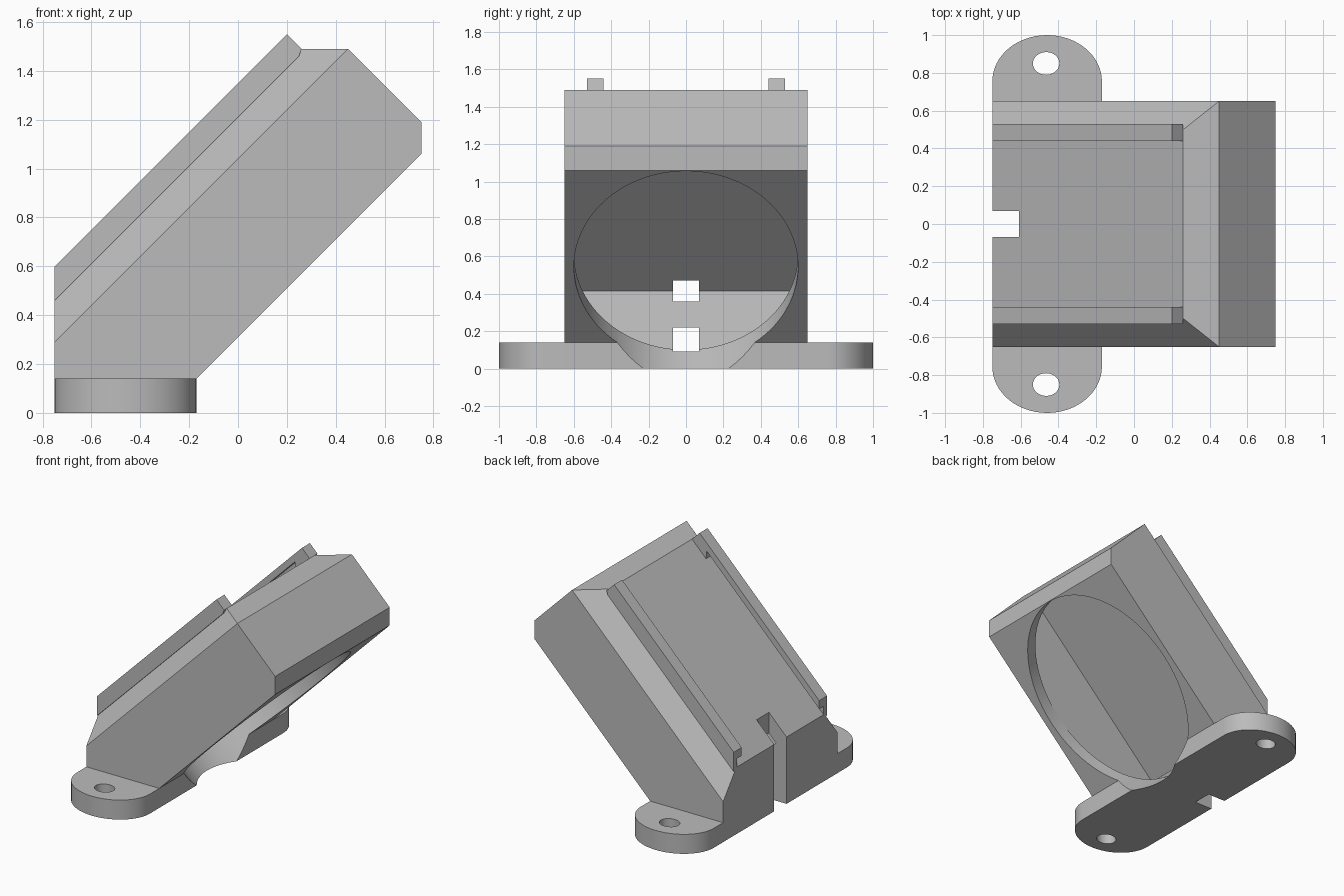
import bpy, bmesh, math
from mathutils import Vector, Matrix

cube = bpy.data.objects.get("Cube")
if cube:
    bpy.data.objects.remove(cube, do_unlink=True)

grey = bpy.data.materials.new("plain_grey")
grey.use_nodes = True
colour = (0.5, 0.5, 0.5, 1)
grey.diffuse_color = colour
grey.node_tree.nodes["Principled BSDF"].inputs["Base Color"].default_value = colour


def finish(name, bm):
    bmesh.ops.recalc_face_normals(bm, faces=bm.faces)
    mesh = bpy.data.meshes.new(name)
    bm.to_mesh(mesh)
    bm.free()
    mesh.materials.append(grey)
    obj = bpy.data.objects.new(name, mesh)
    bpy.context.collection.objects.link(obj)
    return obj


def extrude(points, direction):
    bm = bmesh.new()
    face = bm.faces.new([bm.verts.new(p) for p in points])
    new = bmesh.ops.extrude_face_region(bm, geom=[face])["geom"]
    bmesh.ops.translate(bm, vec=direction,
                        verts=[v for v in new if isinstance(v, bmesh.types.BMVert)])
    return bm


def prism(profile, y0, y1):
    """Side profile in x and z, extruded along y."""
    return extrude([(x, y0, z) for x, z in profile], (0, y1 - y0, 0))


def slope_point(u, c):
    """Point on the 45 degree line z = x + c, at distance u along it."""
    s = u * math.sqrt(2)
    return ((s - c) / 2, (s + c) / 2)


def ellipse(cx, cy, rx, ry, start, end, count):
    step = (end - start) / count
    return [(cx + rx * math.cos(start + i * step), cy + ry * math.sin(start + i * step))
            for i in range(count + 1)]


def combine(target, tool, operation):
    mod = target.modifiers.new(operation.lower(), "BOOLEAN")
    mod.operation, mod.solver, mod.object = operation, "EXACT", tool
    bpy.context.view_layer.objects.active = target
    bpy.ops.object.modifier_apply(modifier=mod.name)
    bpy.data.objects.remove(tool, do_unlink=True)


# Sloped housing with its two long upper edges chamfered
bm = prism([(-.75, 0), (-.17, 0), (-.17, .14), (.75, 1.06), (.75, 1.19),
            (.45, 1.49), (.26, 1.49), (-.75, .48)], -.65, .65)
for side in (-1, 1):
    bmesh.ops.recalc_face_normals(bm, faces=bm.faces)
    cut = bmesh.ops.bisect_plane(
        bm, geom=bm.verts[:] + bm.edges[:] + bm.faces[:], clear_outer=True,
        plane_co=(-.75, side * .65, .29), plane_no=Vector((-.095, side * .12, .095)))
    edges = [e for e in cut["geom_cut"] if isinstance(e, bmesh.types.BMEdge)]
    bmesh.ops.holes_fill(bm, edges=edges)
housing = finish("sloped_housing", bm)

# Base plate with rounded ends
outline = (ellipse(-.46, .755, .29, .245, 0, math.pi, 32)
           + ellipse(-.46, -.755, .29, .245, math.pi, 2 * math.pi, 32))
base = finish("base_plate", extrude([(x, y, 0) for x, y in outline], (0, 0, .14)))
combine(housing, base, "UNION")

# Screw holes
for side in (-1, 1):
    ring = ellipse(-.465, side * .85, .07, .06, 0, 2 * math.pi, 32)[:-1]
    hole = finish("screw_hole", extrude([(x, y, -.1) for x, y in ring], (0, 0, .4)))
    combine(housing, hole, "DIFFERENCE")

# Inner cavity
low, high = -.177, 1.275
cavity = [slope_point(low, .447), slope_point(high, .447),
          slope_point(high, 1.08), slope_point(low, 1.08)]
combine(housing, finish("cavity", prism(cavity, -.6, .6)), "DIFFERENCE")

# Oval opening through the sloped underside
ring = ellipse(.55, 0, .724, .599, 0, 2 * math.pi, 96)[:-1]
points = []
for u, y in ring:
    x, z = slope_point(u, .6)
    points.append((x, y, z))
opening = finish("oval_opening", extrude(points, (.6, 0, -.6)))
combine(housing, opening, "DIFFERENCE")

# Cable notch down the back wall, and its passage into the cavity
for x0, x1, z0, z1 in ((-.9, -.61, -.1, 1), (-.7, -.3, .09, .22)):
    box = prism([(x0, z0), (x1, z0), (x1, z1), (x0, z1)], -.07, .07)
    combine(housing, finish("cable_notch", box), "DIFFERENCE")

# Guide rails: outer wall, overhanging lip and end stop
wall = [(-.75, .46), (-.75, .6), (.2, 1.55), (.26, 1.49), (.25, 1.46)]
lip = [(-.75, .54), (-.75, .6), (.2, 1.55), (.23, 1.52)]
stop = [(.15, 1.36), (.14, 1.49), (.2, 1.55), (.26, 1.49), (.25, 1.46)]
parts = [housing]
for side, label in ((1, "left"), (-1, "right")):
    for name, profile, inner in (("wall", wall, .49), ("lip", lip, .44), ("stop", stop, .44)):
        bm = prism(profile, side * inner, side * .53)
        parts.append(finish(f"{label}_rail_{name}", bm))

# Smooth the round walls, keep the corners sharp
for obj in parts:
    bpy.ops.object.select_all(action="DESELECT")
    obj.select_set(True)
    bpy.context.view_layer.objects.active = obj
    bpy.ops.object.shade_smooth_by_angle(angle=math.radians(25))
